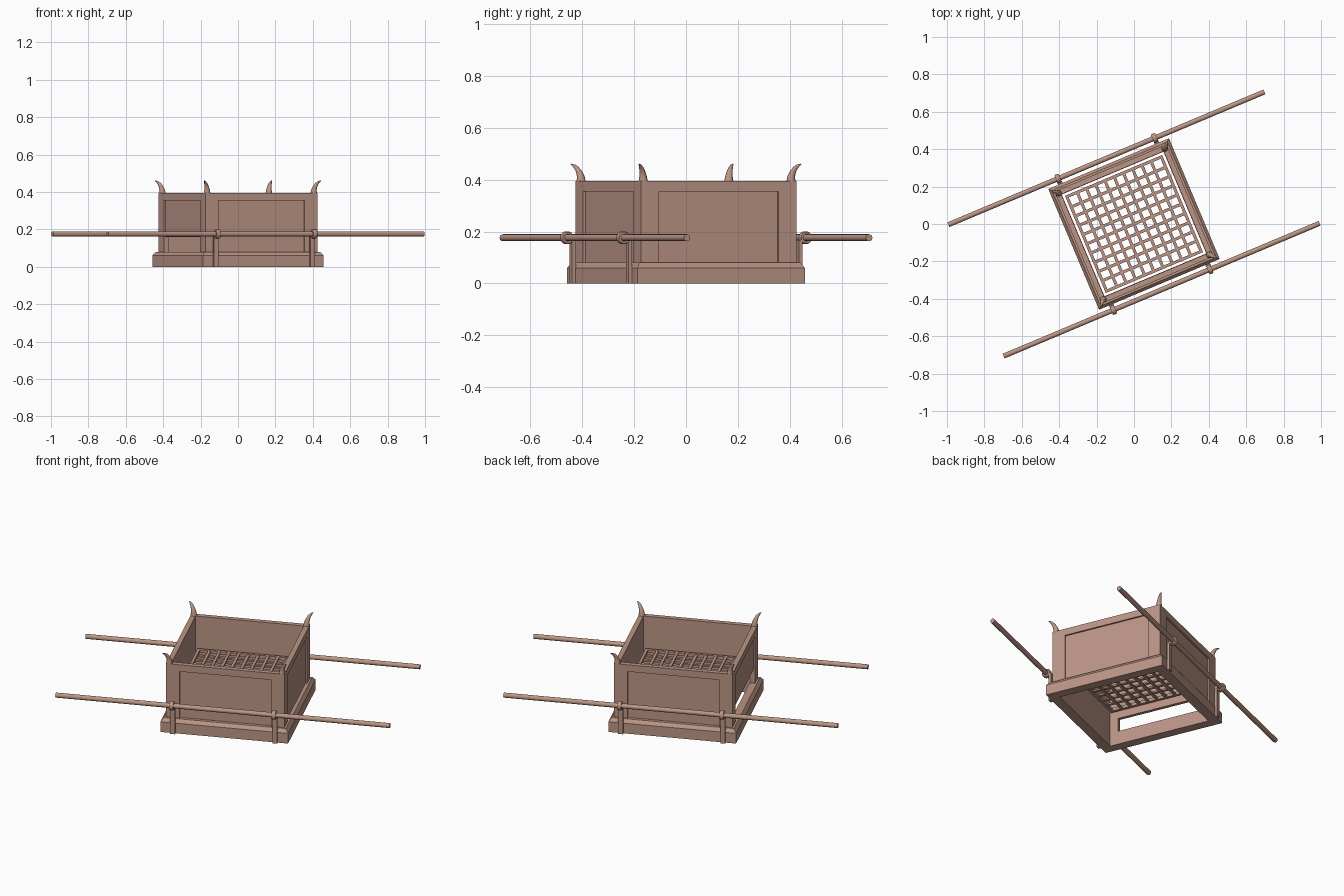
import bpy, bmesh, math
from mathutils import Matrix, Vector

if "Cube" in bpy.data.objects:
    bpy.data.objects.remove(bpy.data.objects["Cube"])

TURN = Matrix.Rotation(math.radians(22.8), 4, 'Z')   # whole model is turned about z
mat = bpy.data.materials.new("copper_brown")
mat.diffuse_color = (0.50, 0.30, 0.235, 1)
mat.use_nodes = True
mat.node_tree.nodes["Principled BSDF"].inputs["Base Color"].default_value = mat.diffuse_color


def finish(name, bm, smooth=False):
    bmesh.ops.recalc_face_normals(bm, faces=bm.faces)
    bm.transform(TURN)
    me = bpy.data.meshes.new(name)
    bm.to_mesh(me)
    bm.free()
    me.materials.append(mat)
    ob = bpy.data.objects.new(name, me)
    bpy.context.collection.objects.link(ob)
    if smooth:
        bpy.ops.object.select_all(action='DESELECT')
        ob.select_set(True)
        bpy.context.view_layer.objects.active = ob
        bpy.ops.object.shade_smooth_by_angle(angle=math.radians(40))
    return ob


def box(bm, lo, hi, rot=Matrix()):
    lo, hi = Vector(lo), Vector(hi)
    m = rot @ Matrix.Translation((lo + hi) / 2) @ Matrix.Diagonal((*(hi - lo), 1))
    bmesh.ops.create_cube(bm, size=1, matrix=m)


def bridge(bm, rings, closed=False):
    n = len(rings[0])
    for i in range(len(rings) - (0 if closed else 1)):
        a, b = rings[i], rings[(i + 1) % len(rings)]
        for k in range(n):
            bm.faces.new((a[k], a[(k + 1) % n], b[(k + 1) % n], b[k]))


def square_ring(name, profile):
    """Sweep an (offset, height) profile round a square."""
    bm = bmesh.new()
    rings = [[bm.verts.new((r * x, r * y, z)) for r, z in profile]
             for x, y in ((1, 1), (-1, 1), (-1, -1), (1, -1))]
    bridge(bm, rings, closed=True)
    finish(name, bm)


def quarter(k):
    return Matrix.Rotation(k * math.pi / 2, 4, 'Z')


# base plinth and top rail, both open in the middle
square_ring("base_plinth", [(.35, 0), (.35, .06), (.335, .08), (.295, .08), (.295, 0)])
square_ring("top_rail", [(.325, .355), (.325, .395), (.297, .395), (.297, .355)])

# L-shaped corner posts
ell = [(.25, .325), (.325, .325), (.325, .25), (.297, .25), (.297, .297), (.25, .297)]
bm = bmesh.new()
for k in range(4):
    rings = [[bm.verts.new(quarter(k) @ Vector((x, y, z))) for x, y in ell] for z in (.078, .356)]
    bridge(bm, rings)
    for r in rings:
        bm.faces.new(r)
finish("corner_posts", bm)

# recessed wall panels; the -x one stops above the hearth opening
bm = bmesh.new()
for k in range(4):
    box(bm, (.297, -.251, .16 if k == 2 else .075), (.316, .251, .357), quarter(k))
finish("wall_panels", bm)

# grating with its frame
square_ring("grating_frame", [(.282, .195), (.282, .213), (.266, .213), (.266, .195)])
bm = bmesh.new()
for i in range(-4, 5):
    t = i * .0535
    box(bm, (-.27, t - .008, .197), (.27, t + .008, .206), quarter(0))
    box(bm, (-.27, t - .008, .203), (.27, t + .008, .212), quarter(1))
finish("grating_bars", bm)

# curved tapering horns on the four corners
horn = [(.309, .393, .018), (.310, .410, .015), (.314, .427, .012),
        (.321, .443, .009), (.330, .454, .006), (.339, .460, .002)]
bm = bmesh.new()
for sx, sy in ((1, 1), (-1, 1), (-1, -1), (1, -1)):
    rings = []
    for d, z, r in horn:
        tilt = (z - .393) / .067 * .9
        ring = []
        for k in range(12):
            a = k * math.tau / 12
            o, s = r * math.cos(a), r * math.sin(a)      # outward and sideways offsets
            p = d + o * math.cos(tilt) * .7071
            ring.append(bm.verts.new((sx * (p - s * .7071), sy * (p + s * .7071),
                                      z - o * math.sin(tilt))))
        rings.append(ring)
    bridge(bm, rings)
    bm.faces.new(rings[0])
    bm.faces.new(rings[-1])
finish("horns", bm, True)

# carrying poles, rings and straps on the two long sides
poles, collars, straps = bmesh.new(), bmesh.new(), bmesh.new()
ALONG = Matrix.Rotation(math.pi / 2, 4, 'Y')
for s in (-1, 1):
    bmesh.ops.create_cone(poles, cap_ends=True, segments=20, radius1=.0135, radius2=.0135,
                          depth=1.833, matrix=Matrix.Translation((0, s * .381, .176)) @ ALONG)
    for u in (-.28, .28):
        rings = []
        for k in range(20):
            a = k * math.tau / 20
            rings.append([collars.verts.new((u + w, s * .381 + r * math.cos(a), .176 + r * math.sin(a)))
                          for r, w in ((.014, -.012), (.022, -.012), (.025, -.007),
                                       (.025, .007), (.022, .012), (.014, .012))])
        bridge(collars, rings, closed=True)
        y0, y1 = sorted((s * .349, s * .364))
        box(straps, (u - .013, y0, 0), (u + .013, y1, .168))
finish("carrying_poles", poles, True)
finish("pole_rings", collars, True)
finish("ring_straps", straps)
